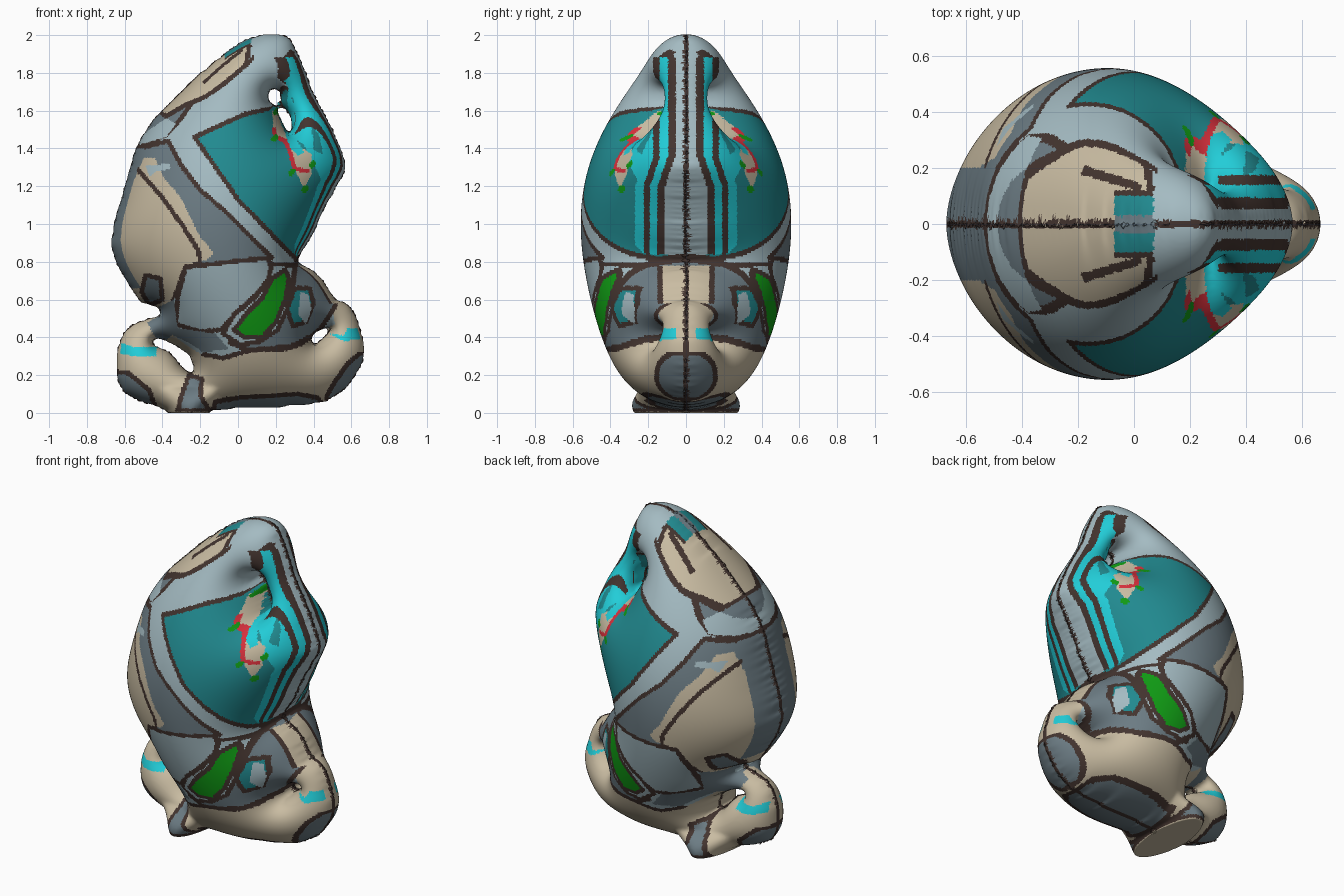
import bpy
import math

cube = bpy.data.objects.get("Cube")
if cube:
    bpy.data.objects.remove(cube, do_unlink=True)

# Palette
PALETTE = {
    "light_blue_grey": "a4bbc2", "mid_blue_grey": "9cb2b9", "slate": "6c7c84",
    "beige": "c9bca2", "brown": "43342f", "teal": "218a90",
    "cyan": "22cdd8", "green": "109a14", "red": "d8303c",
}
NAMES = list(PALETTE)


def linear(code):
    channels = [int(code[i:i + 2], 16) / 255 for i in (0, 2, 4)]
    return tuple(((c + .055) / 1.055) ** 2.4 for c in channels) + (1,)


def make_material(name, code):
    mat = bpy.data.materials.new(name)
    mat.use_nodes = True
    mat.diffuse_color = linear(code)
    shader = mat.node_tree.nodes["Principled BSDF"]
    shader.inputs["Base Color"].default_value = linear(code)
    shader.inputs["Roughness"].default_value = .8
    return mat


def scaled(points):
    return [(x / 100, z / 100) for x, z in points]


def edges_of(points, closed=True):
    return list(zip(points, points[1:] + points[:1])) if closed else list(zip(points, points[1:]))


def inside(x, z, edges):
    hit = False
    for (ax, az), (bx, bz) in edges:
        if (az > z) != (bz > z) and x < ax + (z - az) * (bx - ax) / (bz - az):
            hit = not hit
    return hit


def near(x, z, edges, width):
    for (ax, az), (bx, bz) in edges:
        dx, dz = bx - ax, bz - az
        t = ((x - ax) * dx + (z - az) * dz) / (dx * dx + dz * dz)
        t = min(1, max(0, t))
        if math.hypot(x - ax - t * dx, z - az - t * dz) < width:
            return True
    return False


# Side profile, with the foot carried below the ground so it can be cut flat
OUTLINE = [
    (22, 201), (12, 200), (3, 197), (-7, 190), (-20, 179), (-32, 168), (-41, 159), (-48, 150),
    (-54, 139), (-59, 121), (-65, 101), (-67, 89), (-64, 80), (-58, 69), (-51, 59), (-41, 56),
    (-40, 51), (-47, 50), (-55, 48), (-61, 43), (-64, 34), (-65, 20), (-61, 11), (-52, 6),
    (-37, 2), (-34, -9), (-18, -9), (-15, 2), (30, 4), (46, 6), (57, 13), (66, 26), (67, 36),
    (63, 51), (58, 58), (51, 60), (44, 71), (38, 76), (31, 79), (31, 82), (38, 93), (45, 108),
    (51, 119), (57, 129), (56, 135), (47, 156), (40, 169), (34, 185), (28, 198),
]
# Openings by the brow, the front limb and the rear limb
OPENINGS = [
    [(15, 169), (17, 172), (21, 172), (23, 168), (21, 163), (19, 162), (16, 165)],
    [(20, 162), (23, 163), (28, 157), (29, 150), (28, 147), (24, 151), (21, 157)],
    [(38, 38), (39, 42), (46, 46), (50, 46), (48, 42), (44, 38), (40, 35)],
    [(-46, 40), (-39, 39), (-31, 35), (-25, 31), (-23, 25), (-24, 20), (-28, 22), (-36, 32), (-45, 36)],
]
LOOPS = [edges_of(scaled(p)) for p in [OUTLINE] + OPENINGS]

# Inflate the profile: relax a pressure field that is zero on its rim
STEP, COLS, ROWS = .0125, 116, 176
X0, Z0 = -STEP * COLS / 2, -STEP * 11
field = [0.0] * (COLS * ROWS)
cells = []
for i in range(1, COLS - 1):
    for k in range(1, ROWS - 1):
        x, z = X0 + i * STEP, Z0 + k * STEP
        if sum(inside(x, z, loop) for loop in LOOPS) % 2:
            cells.append(i * ROWS + k)
for sweep in range(220):
    for n in cells:
        mean = (field[n - 1] + field[n + 1] + field[n - ROWS] + field[n + ROWS]) / 4
        field[n] += 1.92 * (mean + STEP * STEP - field[n])
peak = max(field)
field = [max(0, value) * .56 ** 2 / peak for value in field]

# Splay the foot sideways towards the ground
for n in cells:
    x, z = X0 + n // ROWS * STEP, Z0 + n % ROWS * STEP
    across = max(0, 1 - ((x + .26) / .16) ** 2)
    field[n] *= 1 + 2.3 * across * min(1, max(0, 1 - z / .14))


def sample(x, z):
    """Pressure and its slopes at a point."""
    fx, fz = (x - X0) / STEP, (z - Z0) / STEP
    i = min(COLS - 2, max(0, int(fx)))
    k = min(ROWS - 2, max(0, int(fz)))
    s, t, n = fx - i, fz - k, i * ROWS + k
    a, b, c, d = field[n], field[n + ROWS], field[n + 1], field[n + ROWS + 1]
    low, high = a + (b - a) * s, c + (d - c) * s
    return low + (high - low) * t, ((b - a) * (1 - t) + (d - c) * t) / STEP, (high - low) / STEP


# Two mirrored shells joined on the rim
verts, faces, index = [], [], {}


def vertex(n, side):
    key = (n, side if field[n] > 0 else 0)
    if key not in index:
        index[key] = len(verts)
        verts.append((X0 + n // ROWS * STEP, side * math.sqrt(field[n]), Z0 + n % ROWS * STEP))
    return index[key]


for i in range(COLS - 1):
    for k in range(ROWS - 1):
        n = i * ROWS + k
        ring = [n, n + ROWS, n + ROWS + 1, n + 1]
        if any(field[m] > 0 for m in ring):
            faces.append([vertex(m, -1) for m in ring])
            faces.append([vertex(m, 1) for m in reversed(ring)])
shell = bpy.data.meshes.new("body_shell")
shell.from_pydata(verts, [], faces)
body = bpy.data.objects.new("body", shell)
bpy.context.scene.collection.objects.link(body)
remesh = body.modifiers.new("even_faces", "REMESH")
remesh.mode = "VOXEL"
remesh.voxel_size = .0099
bpy.context.view_layer.update()
mesh = bpy.data.meshes.new_from_object(body.evaluated_get(bpy.context.evaluated_depsgraph_get()))
body.modifiers.clear()
body.data = mesh
bpy.data.meshes.remove(shell)

# Settle the surface on the inflated form and cut the foot flat
for v in mesh.vertices:
    x, y, z = v.co
    for turn in range(3):
        u, ux, uz = sample(x, z)
        gap = y * y - u + .003
        pull = gap / (4 * y * y + ux * ux + uz * uz + .001)
        x, y, z = x + pull * ux, y - pull * 2 * y, z + pull * uz
    v.co = (x, y, max(0, z))
soften = body.modifiers.new("soften_rim", "SMOOTH")
soften.factor = .5
soften.iterations = 5

# Painted areas, later ones on top
areas = []


def area(fill, line, *points, width=.012):
    pts = scaled(points)
    xs, zs = zip(*pts)
    box = (min(xs) - width, max(xs) + width, min(zs) - width, max(zs) + width)
    areas.insert(0, (fill, line, edges_of(pts, fill is not None), width, box))


# Limbs and base
area("beige", None, (-75, 55), (-42, 52), (-33, 40), (-23, 33), (-15, 29), (6, 32), (27, 33), (38, 39),
     (51, 47), (50, 62), (75, 62), (75, -15), (-75, -15))
# Back
area("slate", "brown", (-66, 150), (-45, 170), (-24, 165), (-30, 156), (-38, 147), (-52, 141))
area("light_blue_grey", None, (-55, 144), (-38, 156), (-33, 153), (-38, 146), (-52, 142))
area("slate", "brown", (-75, 138), (-52, 140), (-37, 144), (-30, 131), (-20, 118), (-7, 107), (8, 92),
     (18, 82), (-4, 80), (-28, 77), (-35, 60), (-45, 53), (-85, 60))
area("beige", None, (-50, 135), (-44, 135), (-39, 124), (-31, 115), (-20, 93), (-13, 85), (-16, 81),
     (-28, 78), (-33, 66), (-38, 54), (-52, 56), (-75, 75), (-75, 95), (-59, 114))
area("light_blue_grey", None, (-49, 131), (-36, 132), (-36, 129), (-43, 128), (-47, 125))
area(None, "brown", (-54, 130), (-40, 114), (-30, 100), (-21, 86), (-20, 79), (-28, 77), (-33, 62))
area("slate", "brown", (-49, 73), (-41, 71), (-40, 60), (-47, 57), (-51, 64))
area("beige", "brown", (-45, 162), (-25, 186), (3, 206), (6, 194), (4, 184), (-9, 173), (-18, 167),
     (-28, 163), (-38, 157))
area(None, "brown", (-18, 175), (-8, 184), (2, 192), width=.008)
area(None, "brown", (4, 184), (11, 191), (21, 198), width=.01)
# Flank
area("mid_blue_grey", "brown", (-28, 77), (-4, 80), (16, 82), (18, 74), (12, 65), (0, 54), (-9, 44),
     (-20, 43), (-33, 47), (-32, 60))
area("slate", None, (-42, 56), (-34, 60), (-32, 45), (-12, 42), (-5, 34), (-18, 32), (-26, 37), (-36, 42))
area("slate", "brown", (31, 82), (42, 75), (54, 62), (50, 54), (44, 45), (33, 36), (6, 33), (-4, 37), (28, 58))
area("teal", "brown", (30, 66), (38, 66), (40, 58), (36, 48), (29, 46), (26, 55))
area("light_blue_grey", None, (33, 64), (37, 63), (39, 55), (36, 47), (32, 52))
area(None, "brown", (-18, 31), (-8, 29), (6, 33), (27, 34), (37, 40))
area("light_blue_grey", "brown", (30, 78), (29, 68), (26, 55), (21, 44), (12, 38), (1, 36), (-8, 42),
     (-2, 52), (9, 61), (16, 71), (18, 79))
area("green", "brown", (25, 76), (27, 71), (25, 60), (20, 48), (13, 40), (3, 40), (-2, 44), (4, 52), (13, 61), (18, 71))
# Side panel and brow
area("teal", "brown", (-23, 146), (3, 158), (16, 161), (24, 172), (60, 170), (75, 130), (31, 81), (0, 113))
area("light_blue_grey", None, (18, 162), (25, 188), (45, 190), (35, 212), (8, 190), (8, 161))
area("cyan", None, (23, 184), (28, 191), (34, 181), (43, 163), (50, 145), (50, 132), (44, 124), (40, 131),
     (35, 142), (26, 148), (27, 157), (26, 166), (27, 174))
area(None, "brown", (27, 174), (22, 178), (23, 185), (28, 191), (34, 181), (43, 163), (51, 143))
area("teal", None, (28, 167), (32, 170), (35, 164), (31, 161))
area("teal", None, (39, 152), (43, 147), (45, 137), (40, 139))
# Branching mark
area("beige", None, (18, 160), (19, 148), (25, 144), (29, 134), (30, 129), (35, 119), (39, 127), (39, 137),
     (33, 141), (29, 141), (24, 150), (21, 158))
area("cyan", None, (25, 148), (27, 141), (32, 136), (35, 138), (32, 143), (28, 150))
area(None, "red", (19, 150), (20, 146), (25, 144), (28, 137), (30, 129), (37, 128), width=.011)
for x, z in ((19, 145), (20, 159), (28, 127), (35, 118), (39, 131)):
    area(None, "green", (x, z), (x + 1, z + 1), width=.015)
# Limb bands and pads
area("cyan", None, (-62, 37), (-55, 35), (-43, 35), (-43, 30), (-52, 30), (-62, 31))
area("cyan", None, (48, 42), (56, 41), (58, 45), (70, 44), (70, 40), (56, 38))
area("slate", "brown", (-75, 23), (-58, 21), (-47, 12), (-41, -5), (-75, -5))
area("slate", "brown", (75, 33), (64, 31), (58, 26), (51, 16), (47, 9), (48, -5), (75, -5))
area("slate", None, (-48, 48), (-40, 52), (-34, 42), (-38, 38), (-44, 40))
area("slate", "brown", (-26, 20), (-19, 18), (-20, 9), (-15, 1), (-32, 1), (-30, 9))
area("slate", "brown", (-12, 6), (0, 8), (32, 10), (42, 8), (48, 0), (-14, -2))


def band(limits, y):
    for limit, name in limits:
        if y < limit:
            return name


def rim_band(x, y, z):
    """Stripes running along the narrow front, crown and back edges."""
    if .84 < z < 1.88 and x > .3 - max(0, z - 1.65) / 2:
        if z > 1.35:
            return band([(.014, "brown"), (.055, "light_blue_grey"), (.095, "brown"),
                         (.14, "cyan"), (.175, "brown")], y)
        out = min(.05, (1.35 - z) / 3)
        return band([(.014, "brown"), (.06 + out, "light_blue_grey"), (.1 + out, "brown"),
                     (.14 + out, "cyan"), (.175 + out, "brown"), (.22 + out, "cyan")], y)
    if .58 < z < .78 and x > .3:
        return band([(.014, "brown"), (.12, "beige"), (.15, "brown")], y)
    if .36 < z < .48 and x > .52:
        return band([(.014, "brown"), (.05, "beige")], y)
    if z > 1.85 and -.07 < x < .07:
        return band([(.03, "slate"), (.1, "teal"), (.12, "brown")], y)
    if .66 < z < 1.4 and x < -.4:
        return band([(.014, "brown"), (.2, "slate")], y)
    return band([(.014, "brown")], y)


cache = {}


def painted(x, z):
    key = (round(x * 250), round(z * 250))
    if key not in cache:
        cache[key] = "light_blue_grey"
        for fill, line, edges, width, box in areas:
            if box[0] < x < box[1] and box[2] < z < box[3]:
                if line and near(x, z, edges, width):
                    cache[key] = line
                    break
                if fill and inside(x, z, edges):
                    cache[key] = fill
                    break
    return cache[key]


for name in NAMES:
    mesh.materials.append(make_material(name, PALETTE[name]))
for face in mesh.polygons:
    x, y, z = face.center
    name = "beige" if z < .004 else rim_band(x, abs(y), z) or painted(x, z)
    face.material_index = NAMES.index(name)
mesh.shade_smooth()
